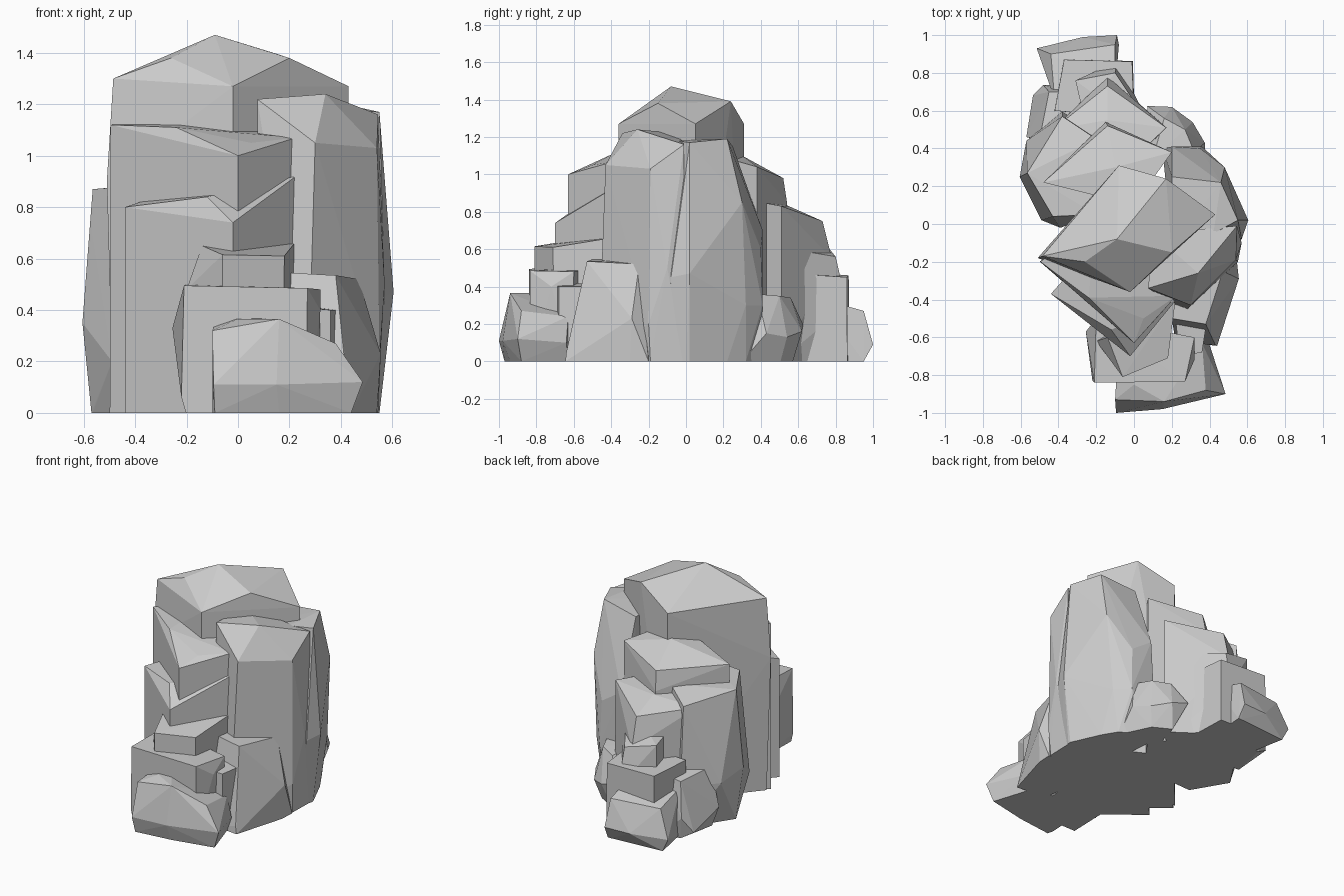
import bpy, bmesh


def rock(name, corners, foot=1.0, extra=()):
    """Faceted convex boulder: top corners (x, y, z), the same outline scaled
    by foot on the ground, plus extra points for peaks and bulges."""
    cx = sum(c[0] for c in corners) / len(corners)
    cy = sum(c[1] for c in corners) / len(corners)
    bm = bmesh.new()
    for x, y, z in corners:
        bm.verts.new((x, y, z))
        bm.verts.new((cx + (x - cx) * foot, cy + (y - cy) * foot, 0))
    for p in extra:
        bm.verts.new(p)
    res = bmesh.ops.convex_hull(bm, input=bm.verts[:])
    junk = {v for v in res["geom_interior"] if isinstance(v, bmesh.types.BMVert)}
    bmesh.ops.delete(bm, geom=list(junk), context='VERTS')
    bmesh.ops.recalc_face_normals(bm, faces=bm.faces[:])
    me = bpy.data.meshes.new(name)
    bm.to_mesh(me)
    bm.free()
    ob = bpy.data.objects.new(name, me)
    bpy.context.collection.objects.link(ob)
    return ob


# Central summit block
rock("summit_rock",
     [(-.485, -.17, 1.30), (-.02, -.36, 1.27), (.43, .05, 1.27), (-.08, .31, 1.27)], 1.0,
     [(-.26, -.2, 1.38), (-.09, -.08, 1.47), (.2, -.15, 1.38), (.17, .24, 1.39),
      (-.51, -.18, .9)])

# Front steps, from high to low
rock("front_step_1",
     [(-.495, -.2, 1.12), (0, -.63, 1.0), (.225, -.38, 1.07), (-.2, .05, 1.15)], 1.01,
     [(-.24, -.39, 1.11), (.05, -.5, 1.05)])
rock("front_step_2",
     [(-.44, -.37, .80), (-.02, -.70, .74), (.225, -.4, .92), (-.2, -.1, .88)], 1.0,
     [(-.12, -.56, .84)])
rock("front_step_3",
     [(-.14, -.6, .65), (-.06, -.81, .615), (.18, -.71, .61), (.22, -.4, .66)], .98,
     [(-.2, -.62, .48), (-.2, -.62, 0)])
rock("front_step_4",
     [(-.21, -.84, .495), (.27, -.835, .485), (.32, -.6, .48), (-.2, -.5, .5)], .97,
     [(-.255, -.57, .33), (-.22, -.83, .06), (.32, -.72, .4)])
rock("front_wedge_rock",
     [(.24, -.7, .41), (.36, -.68, .40), (.38, -.55, .40), (.22, -.5, .42)], 1.0)
rock("front_foot_rock",
     [(-.1, -.93, .32), (.16, -.94, .365), (.38, -.88, .27), (.36, -.63, .24),
      (-.08, -.6, .37)], 1.0,
     [(-.095, -1.0, .11), (.15, -.98, .11), (.485, -.9, .12), (.4, -.64, .1),
      (0, -.85, .365), (-.09, -.97, 0), (.44, -.88, 0)])

# Right side columns
rock("front_right_rock",
     [(.2, -.5, .545), (.38, -.53, .535), (.47, -.25, .52), (.2, -.2, .54)], 1.0,
     [(.44, -.645, 0), (.43, -.64, .05), (.555, -.29, .23), (.545, -.2, 0), (.54, -.3, 0),
      (.22, -.62, 0)])
rock("right_column_front",
     [(.075, -.34, 1.22), (.3, -.43, 1.05), (.54, -.19, 1.03), (.545, -.01, 1.16),
      (.1, -.05, 1.22)], 1.0,
     [(.34, -.26, 1.24), (.15, -.3, 1.22), (.57, -.1, .5), (.27, -.47, 0),
      (.55, -.2, .2)])
rock("right_column_back",
     [(.42, -.05, 1.18), (.55, .02, 1.17), (.46, .22, 1.19), (.2, .25, 1.15),
      (.2, -.1, 1.15)], 1.0,
     [(.605, .02, .47), (.57, -.08, .45), (.55, 0, 0), (.48, .3, .85), (.445, .32, .3),
      (.36, .41, .3), (.35, .40, .6), (.2, .41, .7), (.4, .32, 0), (.52, -.1, 0),
      (.3, .38, 0), (.15, .4, 0)])
rock("back_right_rock",
     [(.16, .56, .34), (.27, .5, .35), (.32, .38, .36), (.1, .35, .36)], 1.1,
     [(.07, .625, .2), (.2, .62, .16), (.31, .54, .13), (.375, .43, .15), (.375, .3, 0)])

# Back steps, from high to low
rock("back_step_1",
     [(-.48, .22, 1.0), (-.14, .52, .98), (.2, .38, 1.04), (0, .1, 1.12),
      (-.1, .3, 1.1)], 1.0,
     [(-.15, .54, .85)])
rock("back_step_2",
     [(-.43, .5, .80), (-.14, .73, .75), (.17, .51, .83), (-.1, .25, .88)], 1.02,
     [(-.14, .55, .83), (-.14, .78, .55)])
rock("back_step_3",
     [(-.31, .76, .61), (-.1, .8, .56), (.1, .5, .61), (-.25, .5, .63)], 1.0,
     [(-.09, .86, .3), (-.2, .68, .63)])
rock("back_step_4",
     [(-.37, .87, .46), (-.01, .86, .45), (.0, .56, .47), (-.42, .6, .48)], 1.02)
rock("back_foot_rock",
     [(-.44, .90, .27), (-.1, .95, .27), (-.1, .7, .34), (-.42, .66, .32)], 1.0,
     [(-.515, .93, .09), (-.27, .99, .09), (-.09, 1.0, .09), (-.08, .95, 0),
      (-.47, .92, 0)])

# Left side columns
rock("back_left_rock",
     [(-.45, .70, .38), (-.32, .7, .40), (-.3, .45, .42), (-.5, .45, .40)], 1.05,
     [(-.57, .46, .15), (-.535, .68, .05), (-.48, .735, .15), (-.42, .735, .1)])
rock("left_column",
     [(-.565, .27, .87), (-.38, .57, .82), (-.2, .45, .88), (-.2, .05, .9),
      (-.43, .04, .88)], 1.0,
     [(-.605, .25, .35), (-.57, .25, .71), (-.57, .44, .3), (-.49, .02, .2),
      (-.39, -.02, .3), (-.57, .28, 0), (-.38, .6, .3)])
